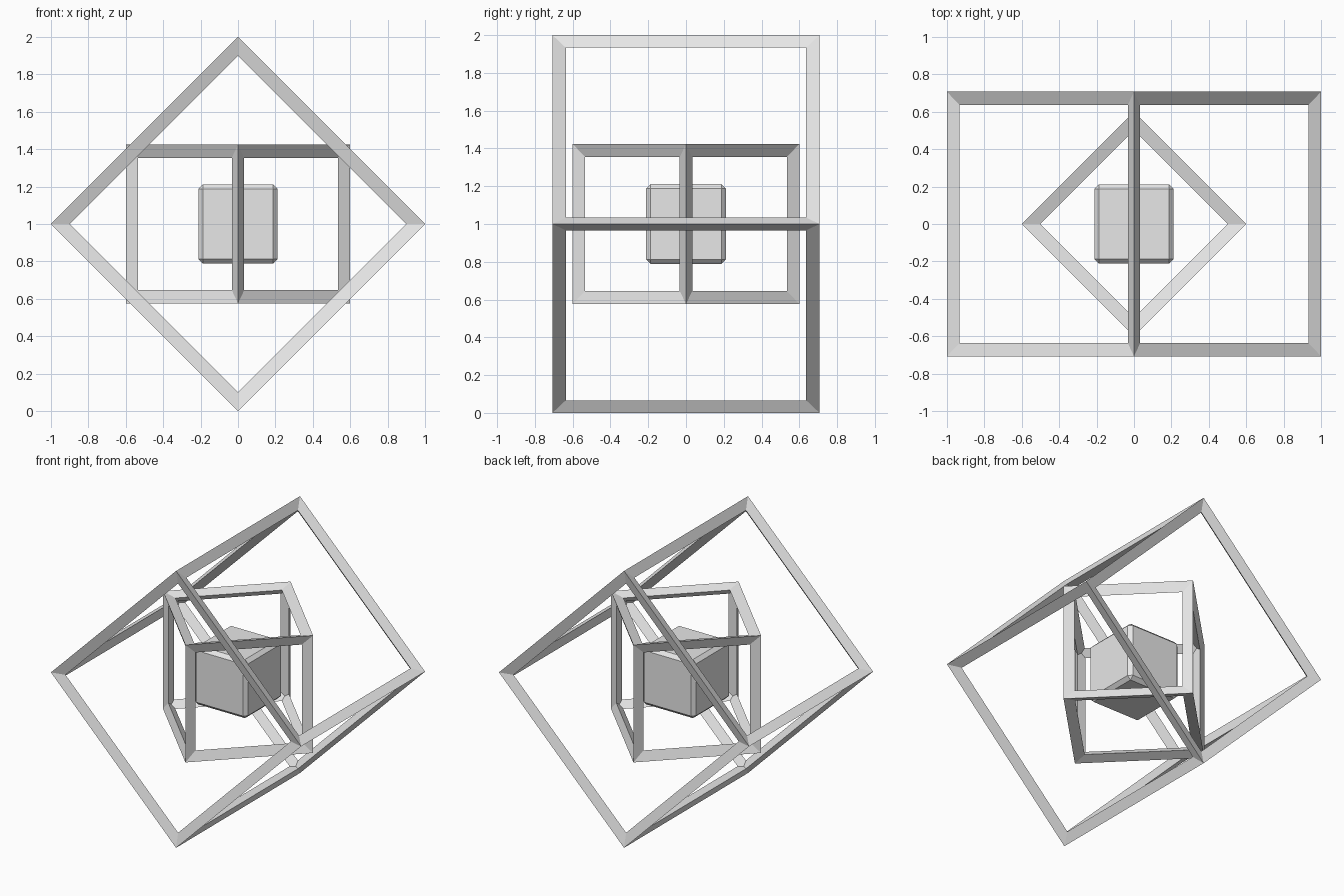
import bpy, bmesh, math
from mathutils import Matrix, Vector

if "Cube" in bpy.data.objects:
    bpy.data.objects.remove(bpy.data.objects["Cube"], do_unlink=True)

grey = bpy.data.materials.new("light_grey")
grey.use_nodes = True
colour = (0.8, 0.8, 0.8, 1)
grey.diffuse_color = colour
grey.node_tree.nodes["Principled BSDF"].inputs["Base Color"].default_value = colour

THICK = 0.047   # depth of each bar
CENTRE = Vector((0, 0, 1))


def finish(name, bm, axis=None):
    bmesh.ops.remove_doubles(bm, verts=bm.verts, dist=1e-5)
    bmesh.ops.recalc_face_normals(bm, faces=bm.faces)
    if axis:
        bm.transform(Matrix.Rotation(math.pi / 4, 4, axis))
    mesh = bpy.data.meshes.new(name)
    bm.to_mesh(mesh)
    bm.free()
    mesh.materials.append(grey)
    obj = bpy.data.objects.new(name, mesh)
    obj.location = CENTRE
    bpy.context.collection.objects.link(obj)
    return obj


def cube_frame(name, half, axis):
    """Open cube of bars whose outer sides slope in towards each opening."""
    bm = bmesh.new()
    for k in range(3):
        for side in (-1, 1):
            rings = []
            for a, b in ((-1, -1), (1, -1), (1, 1), (-1, 1)):
                def point(depth, inset):
                    co = Vector()
                    co[k] = side * (half - depth)
                    co[(k + 1) % 3] = a * (half - inset)
                    co[(k + 2) % 3] = b * (half - inset)
                    return bm.verts.new(co)
                rings.append((point(0, 0), point(THICK / 2, THICK * 1.5),
                              point(THICK, THICK)))
            for i in range(4):
                p, q = rings[i], rings[(i + 1) % 4]
                for j in range(2):
                    bm.faces.new((p[j], q[j], q[j + 1], p[j + 1]))
    return finish(name, bm, axis)


# Two nested frames, each turned onto an edge about a different axis
cube_frame("outer_frame", math.sqrt(0.5), 'Y')
cube_frame("inner_frame", 0.6 * math.sqrt(0.5), 'Z')

# Solid core with chamfered edges
bm = bmesh.new()
bmesh.ops.create_cube(bm, size=0.424)
bmesh.ops.bevel(bm, geom=bm.edges[:], offset=0.025, segments=1,
                affect='EDGES', profile=0.5)
finish("core", bm)
